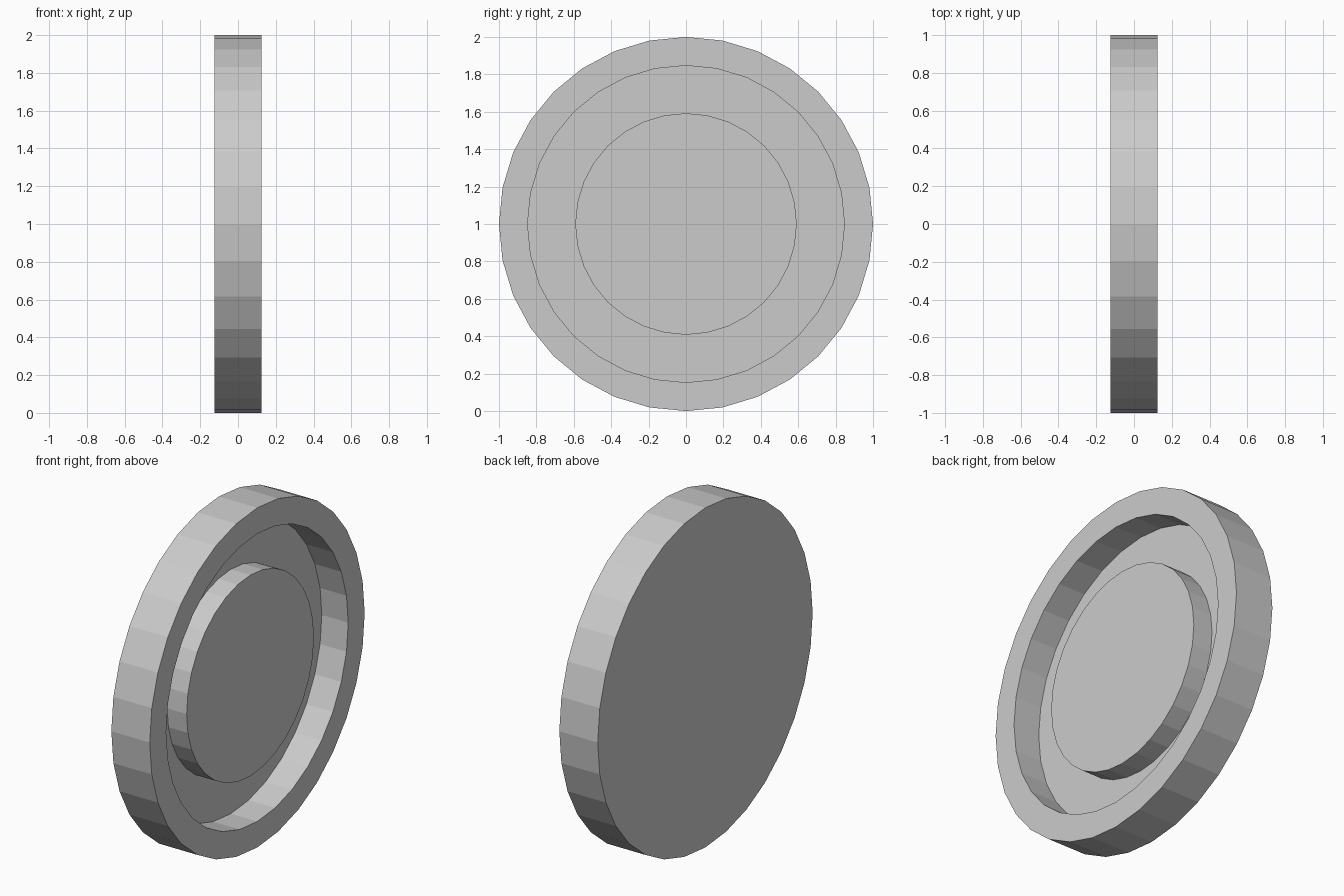
import bpy, bmesh
from math import sin, cos, tau

if "Cube" in bpy.data.objects:
    bpy.data.objects.remove(bpy.data.objects["Cube"])

SIDES = 32
# Lathe profile around the x axis: (radius, x), from back rim to raised centre
PROFILE = [
    (1.0, -0.125), (1.0, 0.125),        # outer rim
    (0.847, 0.125), (0.847, -0.047),    # groove outer wall
    (0.592, -0.047), (0.592, 0.08),     # groove inner wall
]

bm = bmesh.new()
rings = [[bm.verts.new((x, r * sin(tau * i / SIDES), 1 + r * cos(tau * i / SIDES)))
          for i in range(SIDES)] for r, x in PROFILE]

# Walls and flat rings between neighbouring profile points
for a, b in zip(rings, rings[1:]):
    for i in range(SIDES):
        j = (i + 1) % SIDES
        bm.faces.new((a[i], a[j], b[j], b[i]))

# Flat back and raised centre face
bm.faces.new(rings[0])
bm.faces.new(rings[-1])
bmesh.ops.recalc_face_normals(bm, faces=bm.faces)

mesh = bpy.data.meshes.new("grooved_disc")
bm.to_mesh(mesh)
bm.free()
disc = bpy.data.objects.new("grooved_disc", mesh)
bpy.context.collection.objects.link(disc)
